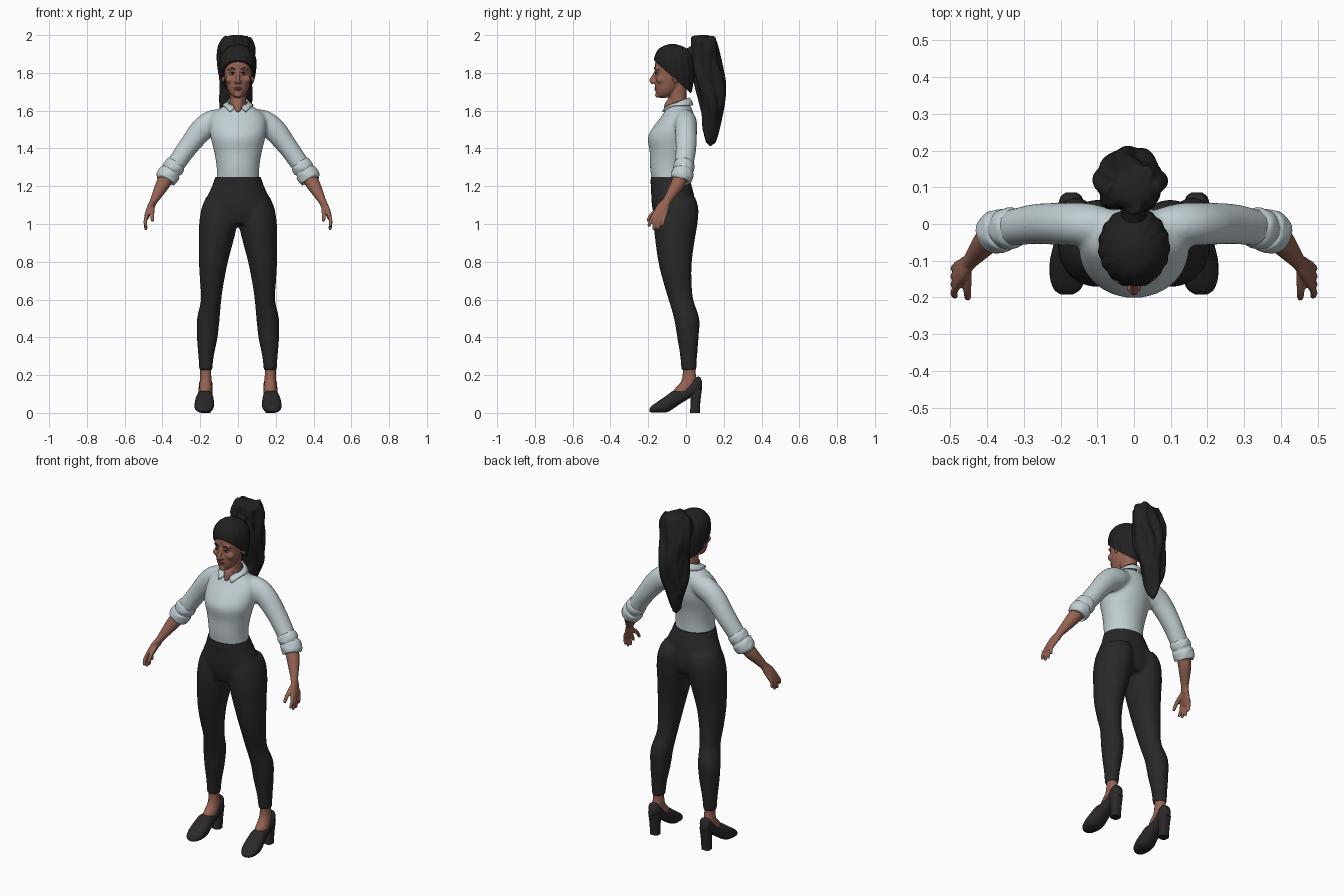
import bpy, bmesh, math
from mathutils import Vector, Matrix

X, Y, Z = Vector((1, 0, 0)), Vector((0, 1, 0)), Vector((0, 0, 1))


def material(name, r, g, b):
    m = bpy.data.materials.new(name)
    m.diffuse_color = (r, g, b, 1)
    return m


SKIN = material("brown skin", 0.30, 0.125, 0.085)
LIP = material("lip", 0.24, 0.085, 0.065)
SHIRT = material("pale grey shirt", 0.54, 0.62, 0.65)
PANTS = material("black trousers", 0.021, 0.021, 0.021)
HAIR = material("black hair", 0.015, 0.015, 0.016)
SHOE = material("dark shoe", 0.024, 0.021, 0.023)
EYE = material("eye white", 0.6, 0.57, 0.54)


def spline(pts, sub):
    """Smooth curve through rows of (x, y, z, half width, half depth)."""
    out = []
    for i in range(len(pts) - 1):
        p0, p1, p2 = pts[max(i - 1, 0)], pts[i], pts[i + 1]
        p3 = pts[min(i + 2, len(pts) - 1)]
        for k in range(sub):
            t = k / sub
            out.append([0.5 * (2 * b + (c - a) * t + (2 * a - 5 * b + 4 * c - d) * t * t
                               + (3 * b - a - 3 * c + d) * t ** 3)
                        for a, b, c, d in zip(p0, p1, p2, p3)])
    return out + [list(pts[-1])]


def tube(bm, pts, axis=None, n=28, sub=5, pw=2, wave=(0, 0, 0)):
    """Closed loft of oval rings; a fixed axis keeps all rings parallel."""
    rows = spline([p if len(p) == 5 else (*p, p[3]) for p in pts], sub)
    centres = [Vector(r[:3]) for r in rows]
    rings = []
    for i, r in enumerate(rows):
        t = axis or (centres[min(i + 1, len(rows) - 1)] - centres[max(i - 1, 0)]).normalized()
        u = (X - t * X.dot(t)).normalized()
        v = t.cross(u)
        ring = []
        for k in range(n):
            th = 2 * math.pi * k / n
            c, s = math.cos(th), math.sin(th)
            c = math.copysign(abs(c) ** (2 / pw), c)
            s = math.copysign(abs(s) ** (2 / pw), s)
            f = 1 + wave[0] * math.sin(wave[1] * th + wave[2] * i)
            ring.append(bm.verts.new(centres[i] + u * c * f * max(r[3], .001)
                                     + v * s * f * max(r[4], .001)))
        rings.append(ring)
    for a, b in zip(rings, rings[1:]):
        for k in range(n):
            bm.faces.new((a[k], a[(k + 1) % n], b[(k + 1) % n], b[k]))
    bm.faces.new(rings[0][::-1])
    bm.faces.new(rings[-1])


def ball(bm, loc, size):
    bmesh.ops.create_uvsphere(bm, u_segments=20, v_segments=14, radius=1,
                              matrix=Matrix.LocRotScale(Vector(loc), None, Vector(size)))


def mirror(bm):
    """Copy everything built so far to the other side."""
    geo = bmesh.ops.duplicate(bm, geom=bm.verts[:] + bm.edges[:] + bm.faces[:])["geom"]
    for v in geo:
        if isinstance(v, bmesh.types.BMVert):
            v.co.x *= -1


def part(name, bm, mat, voxel=0, smooth=0, thick=0):
    """Finish a part; voxel > 0 fuses its overlapping pieces into one skin."""
    bmesh.ops.recalc_face_normals(bm, faces=bm.faces[:])
    me = bpy.data.meshes.new(name)
    bm.to_mesh(me)
    bm.free()
    ob = bpy.data.objects.new(name, me)
    bpy.context.collection.objects.link(ob)
    me.materials.append(mat)
    bpy.ops.object.select_all(action='DESELECT')
    ob.select_set(True)
    bpy.context.view_layer.objects.active = ob
    bpy.ops.object.shade_smooth_by_angle(angle=math.radians(45))
    if thick:
        m = ob.modifiers.new("thickness", 'SOLIDIFY')
        m.thickness, m.offset = thick, 0
    if voxel:
        m = ob.modifiers.new("fuse", 'REMESH')
        m.mode, m.voxel_size, m.use_smooth_shade = 'VOXEL', voxel, True
        s = ob.modifiers.new("soften", 'SMOOTH')
        s.factor, s.iterations = 0.5, smooth
    return ob


# Trousers: two legs fused with the hips
bm = bmesh.new()
tube(bm, [(.09, -.05, 1.14, .08, .10), (.097, -.05, 1.08, .097, .116), (.105, -.055, 1.0, .101, .116),
          (.113, -.058, .93, .094, .107), (.13, -.058, .8, .077, .089), (.138, -.045, .69, .063, .075),
          (.142, -.027, .6, .054, .066), (.157, .003, .5, .060, .067), (.163, .01, .4, .055, .057),
          (.169, .014, .3, .041, .045), (.171, .015, .225, .035, .041)], axis=Z)
mirror(bm)
tube(bm, [(0, -.085, 1.25, .119, .099), (0, -.077, 1.2, .138, .108), (0, -.067, 1.12, .175, .116),
          (0, -.06, 1.05, .192, .112), (0, -.06, 1.0, .185, .095)], axis=Z)
part("trousers", bm, PANTS, .01, 5)
bm = bmesh.new()
tube(bm, [(0, -.077, 1.195, .139, .108), (0, -.082, 1.22, .130, .105), (0, -.086, 1.25, .119, .1)], axis=Z, n=48)
part("waistband", bm, PANTS)

# Shirt: sleeves fused with the torso
bm = bmesh.new()
tube(bm, [(.05, -.01, 1.565, .045), (.125, -.002, 1.542, .064, .058), (.19, 0, 1.50, .063, .058),
          (.265, 0, 1.407, .053, .055), (.33, -.01, 1.315, .049, .05), (.37, -.02, 1.26, .045, .048)])
mirror(bm)
tube(bm, [(0, -.086, 1.225, .114, .095), (0, -.09, 1.3, .113, .1), (0, -.086, 1.38, .126, .106),
          (0, -.08, 1.46, .145, .121), (0, -.062, 1.52, .15, .107), (0, -.042, 1.575, .14, .084),
          (0, -.037, 1.61, .098, .068), (0, -.037, 1.635, .062, .055)], axis=Z, n=40)
part("shirt", bm, SHIRT, .01, 4)

# Rolled cuffs
bm = bmesh.new()
tube(bm, [(.322, -.008, 1.327, .045), (.332, -.01, 1.313, .055), (.345, -.013, 1.295, .056),
          (.354, -.015, 1.281, .052), (.360, -.017, 1.272, .058), (.372, -.021, 1.254, .059),
          (.384, -.025, 1.236, .055), (.386, -.026, 1.232, .040)], wave=(.02, 5, .5))
mirror(bm)
part("rolled_cuffs", bm, SHIRT)

# Collar: folded band, dropping to two points at the front
bm = bmesh.new()
N, rows = 40, []
for k in range(N + 1):
    f = k / N * 2 - 1
    row = []
    for gap, rx, ry, w in ((.28, .053, .056, 0), (.42, .066, .07, .5), (.55, .081, .076, 1)):
        th = math.pi + f * (math.pi - gap)
        c = math.cos(th)
        front = max(c, 0)
        row.append(bm.verts.new((rx * math.sin(th), -.041 - (ry + .026 * w * front) * c,
                                 1.668 - .022 * (1 + c) * (1 - w) - .04 * w - .055 * w * front ** 3)))
    rows.append(row)
for a, b in zip(rows, rows[1:]):
    for j in range(2):
        bm.faces.new((a[j], a[j + 1], b[j + 1], b[j]))
part("collar", bm, SHIRT, thick=.008)

# Forearms and hands
bm = bmesh.new()
tube(bm, [(.35, -.012, 1.29, .038), (.395, -.042, 1.215, .037), (.423, -.073, 1.165, .029),
          (.447, -.102, 1.12, .020, .023), (.460, -.115, 1.09, .019, .028)])
tube(bm, [(.447, -.102, 1.12, .017, .022), (.465, -.122, 1.085, .017, .034),
          (.482, -.14, 1.045, .013, .037), (.486, -.147, 1.028, .009, .034)])
for y0, y1, z1 in ((-.174, -.195, .985), (-.155, -.17, .968), (-.136, -.146, .97), (-.117, -.122, .988)):
    tube(bm, [(.478, y0 + .01, 1.06, .010), (.490, (y0 + y1) / 2, 1.02, .0098),
              (.488, y1, z1 + .01, .0088), (.485, y1 - .001, z1, .005)], n=12, sub=4)
tube(bm, [(.456, -.118, 1.095, .013), (.455, -.155, 1.07, .013), (.454, -.185, 1.045, .0105),
          (.453, -.2, 1.02, .009), (.453, -.203, 1.012, .005)], n=12, sub=4)
mirror(bm)
part("forearms_and_hands", bm, SKIN, .0042, 2)

# Ankles and insteps
bm = bmesh.new()
tube(bm, [(.171, .015, .27, .031, .034), (.171, .017, .21, .029, .034), (.171, .015, .165, .031, .042),
          (.172, -.01, .12, .034, .055), (.173, -.02, .09, .032, .05)], axis=Z)
mirror(bm)
part("ankles", bm, SKIN)

# Heeled shoes
bm = bmesh.new()
tube(bm, [(.183, -.192, .015, .016, .009), (.182, -.178, .021, .036, .019), (.180, -.145, .032, .049, .031),
          (.178, -.1, .049, .051, .045), (.176, -.068, .069, .046, .047), (.174, -.03, .085, .040, .037),
          (.172, .015, .112, .037, .036), (.171, .05, .143, .036, .043), (.171, .072, .152, .029, .038),
          (.171, .086, .145, .014, .022)], axis=Y, pw=2.5)
tube(bm, [(.171, .047, 0, .026, .026), (.171, .05, .06, .028, .026), (.171, .051, .13, .033, .034)], axis=Z, pw=3)
for v in bm.verts:
    v.co.z = max(v.co.z, 0)
mirror(bm)
part("heeled_shoes", bm, SHOE)

# Head, ears, nose and neck
bm = bmesh.new()
ball(bm, (.079, -.055, 1.775), (.009, .018, .029))
ball(bm, (.011, -.173, 1.752), (.010, .012, .008))
ball(bm, (.043, -.135, 1.765), (.024, .023, .022))
ball(bm, (.028, -.148, 1.822), (.026, .019, .010))
mirror(bm)
tube(bm, [(0, -.122, 1.668, .016, .018), (0, -.113, 1.683, .037, .042), (0, -.1, 1.715, .056, .063),
          (0, -.09, 1.76, .067, .075), (0, -.08, 1.8, .074, .082), (0, -.074, 1.85, .078, .09),
          (0, -.07, 1.9, .066, .076), (0, -.07, 1.925, .04, .045)], axis=Z, n=36)
tube(bm, [(0, -.155, 1.815, .009), (0, -.170, 1.785, .010), (0, -.183, 1.76, .012), (0, -.172, 1.746, .010)], n=14)
tube(bm, [(0, -.04, 1.58, .055, .052), (0, -.042, 1.65, .044, .045), (0, -.048, 1.76, .046, .05)], axis=Z)
tube(bm, [(0, -.065, 1.655, .028), (0, -.090, 1.62, .028), (0, -.113, 1.593, .009)], n=16)
ball(bm, (0, -.15, 1.682), (.019, .014, .013))
part("head", bm, SKIN, .0045, 3)

# Face details
bm = bmesh.new()
ball(bm, (0, -.157, 1.7205), (.022, .010, .0055))
ball(bm, (0, -.156, 1.712), (.019, .010, .006))
part("lips", bm, LIP)
bm = bmesh.new()
ball(bm, (.031, -.151, 1.795), (.014, .010, .0065))
mirror(bm)
part("eyes", bm, EYE)
bm = bmesh.new()
ball(bm, (.030, -.157, 1.795), (.0062, .0055, .0062))
tube(bm, [(.016, -.160, 1.8, .0015), (.031, -.161, 1.8025, .0025), (.046, -.147, 1.798, .0015)], n=8)
tube(bm, [(.014, -.167, 1.818, .002), (.033, -.163, 1.827, .004), (.053, -.143, 1.82, .002)], n=8)
mirror(bm)
part("irises_and_brows", bm, HAIR)

# Combed hair, sliced along the sloping hairline
bm = bmesh.new()
tube(bm, [(0, -.02, 1.69, .05, .045), (0, -.032, 1.715, .068, .065), (0, -.052, 1.76, .085, .092),
          (0, -.06, 1.82, .095, .105), (0, -.063, 1.87, .096, .105), (0, -.065, 1.91, .081, .09),
          (0, -.07, 1.938, .052, .058), (0, -.072, 1.953, .012, .014)],
     axis=Z, n=72, wave=(.018, 17, .12))
bmesh.ops.bisect_plane(bm, geom=bm.verts[:] + bm.edges[:] + bm.faces[:], plane_co=(0, -.165, 1.862),
                       plane_no=(0, .165, .185), clear_inner=True)
bmesh.ops.holes_fill(bm, edges=[e for e in bm.edges if e.is_boundary], sides=0)
part("combed_hair", bm, HAIR)
bm = bmesh.new()
tube(bm, [(0, 0, 1.885, .036), (0, .025, 1.902, .034), (0, .045, 1.915, .034), (0, .085, 1.93, .045)])
part("hair_tie", bm, HAIR)

# Ponytail: core with wavy locks wound around it
TAIL = [(-.005, .09, 2.0, .03, .03), (-.006, .095, 1.98, .066, .052), (-.008, .103, 1.93, .082, .062),
        (-.01, .112, 1.85, .086, .066), (-.012, .125, 1.75, .08, .067), (-.015, .138, 1.65, .072, .058),
        (-.02, .135, 1.57, .057, .045), (-.022, .13, 1.5, .038, .034), (-.025, .13, 1.44, .02, .022),
        (-.026, .13, 1.41, .006, .006)]
bm = bmesh.new()
tube(bm, TAIL, axis=Z, n=48, wave=(.04, 7, .12))
for k in range(8):
    pts = []
    for i, (x, y, z, a, b) in enumerate(TAIL[1:9]):
        th = k * math.pi / 4 + .25 * math.sin(i * 1.6 + k * 2.1)
        f = .83 + .09 * math.sin(i * 1.9 + k * 1.3)
        pts.append((x + a * f * math.cos(th), y + b * f * math.sin(th),
                    z + .012 * math.sin(k * 2.3), .004 + .3 * a))
    tube(bm, pts, n=14, sub=4)
part("ponytail", bm, HAIR, .007, 2)
